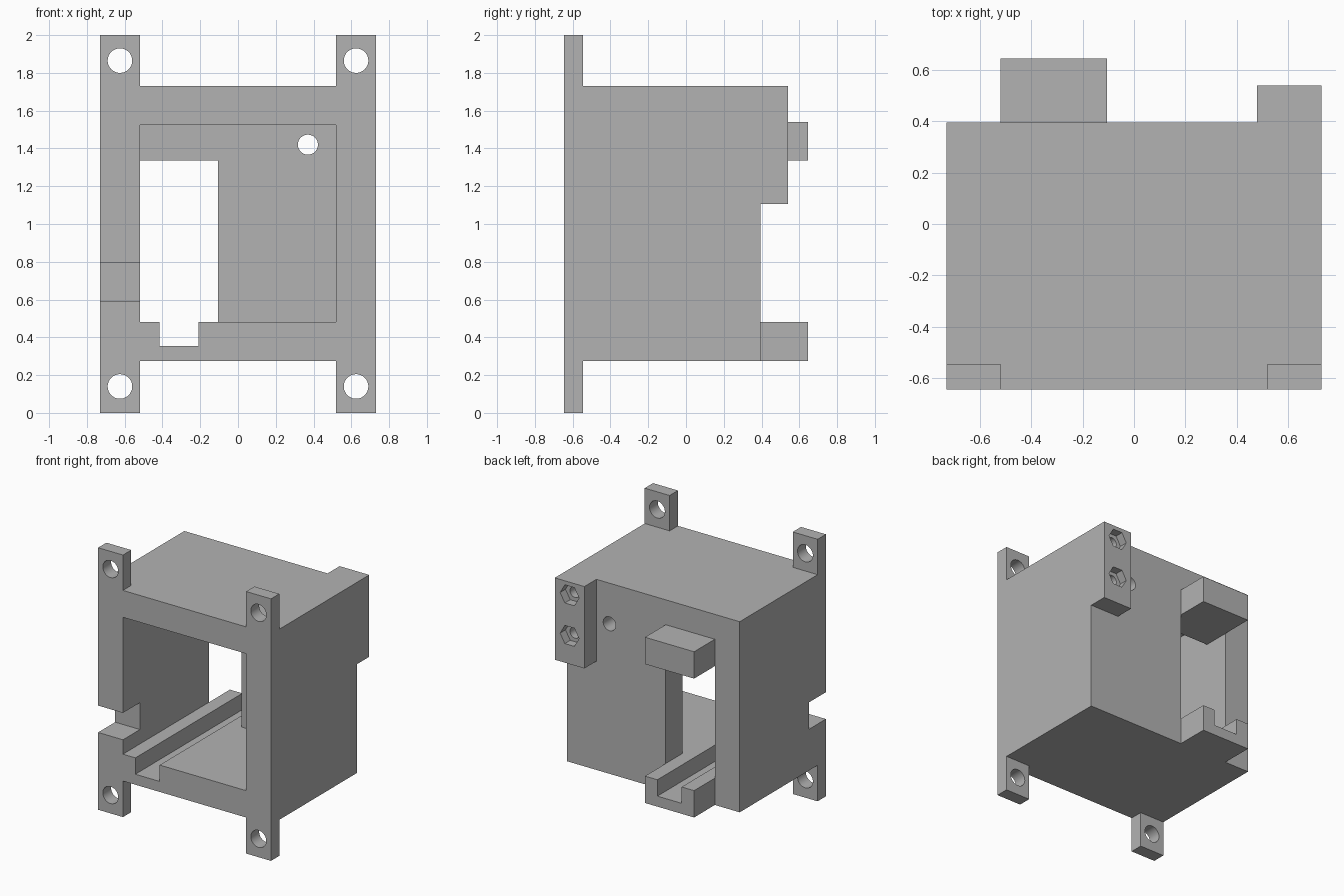
import bpy, bmesh, math
from mathutils import Matrix

cube = bpy.data.objects.get("Cube")
if cube:
    bpy.data.objects.remove(cube, do_unlink=True)

grey = bpy.data.materials.new("plain grey")
grey.use_nodes = True
grey.diffuse_color = (0.45, 0.45, 0.45, 1)
grey.node_tree.nodes["Principled BSDF"].inputs["Base Color"].default_value = (0.45, 0.45, 0.45, 1)


def make(name, bm):
    mesh = bpy.data.meshes.new(name)
    bm.to_mesh(mesh)
    bm.free()
    mesh.materials.append(grey)
    obj = bpy.data.objects.new(name, mesh)
    bpy.context.collection.objects.link(obj)
    return obj


def box(name, x, y, z):
    """Box spanning the given (min, max) ranges."""
    bm = bmesh.new()
    bmesh.ops.create_cube(bm, size=1)
    for v in bm.verts:
        for i, (lo, hi) in enumerate((x, y, z)):
            v.co[i] = lo if v.co[i] < 0 else hi
    return make(name, bm)


def prism(name, x, z, y, radius, sides=48):
    """Round or polygonal bar running along y."""
    bm = bmesh.new()
    place = Matrix.Translation((x, sum(y) / 2, z)) @ Matrix.Rotation(math.pi / 2, 4, 'X')
    spin = Matrix.Rotation(math.pi / 2, 4, 'Z')
    bmesh.ops.create_cone(bm, cap_ends=True, segments=sides, radius1=radius,
                          radius2=radius, depth=y[1] - y[0], matrix=place @ spin)
    return make(name, bm)


def combine(target, tool, operation):
    mod = target.modifiers.new(operation, 'BOOLEAN')
    mod.operation, mod.solver, mod.object = operation, 'EXACT', tool
    bpy.context.view_layer.objects.active = target
    bpy.ops.object.modifier_apply(modifier=mod.name)
    bpy.data.objects.remove(tool, do_unlink=True)


FRONT, BACK, REAR = -0.645, 0.395, 0.645
INNER, OUTER = 0.52, 0.73
FLOOR = 0.48

# Main block
housing = box("housing", (-OUTER, OUTER), (FRONT, BACK), (0.275, 1.73))

# Mounting ears, rear shelves and nut block
added = [box("ear", sorted((s * INNER, s * OUTER)), (FRONT, -0.545), z)
         for s in (-1, 1) for z in ((0, 0.4), (1.6, 2))]
added += [
    box("lower_shelf", (-INNER, -0.105), (0.3, REAR), (0.275, FLOOR)),
    box("upper_shelf", (-INNER, -0.105), (0.3, REAR), (1.335, 1.54)),
    box("nut_block", (0.48, OUTER), (0.3, 0.54), (1.105, 1.73)),
]
for part in added:
    combine(housing, part, 'UNION')

# Cavity, rear window, floor groove and side notch
cuts = [
    box("cavity", (-INNER, INNER), (-0.8, 0.19), (FLOOR, 1.525)),
    box("window", (-INNER, -0.105), (0, 0.8), (FLOOR, 1.335)),
    box("groove", (-0.415, -0.21), (-0.8, 0.8), (0.355, 0.6)),
    box("side_notch", (-0.9, -0.45), (-0.8, -0.44), (0.59, 0.795)),
    prism("cable_hole", 0.37, 1.42, (0, 0.8), 0.053),
]
# Screw holes in the ears
cuts += [prism("screw_hole", x, z, (-0.8, -0.4), 0.065)
         for x in (-0.625, 0.625) for z in (0.14, 1.865)]
# Hexagonal nut pockets with bolt holes
for z in (1.63, 1.32):
    cuts.append(prism("nut_pocket", 0.605, z, (0.475, 0.7), 0.08, 6))
    cuts.append(prism("bolt_hole", 0.605, z, (0.2, 0.7), 0.042, 32))
for cutter in cuts:
    combine(housing, cutter, 'DIFFERENCE')

# Merge coplanar faces left by the cuts
bm = bmesh.new()
bm.from_mesh(housing.data)
bmesh.ops.remove_doubles(bm, verts=bm.verts, dist=0.0001)
bmesh.ops.dissolve_limit(bm, angle_limit=math.radians(1), verts=bm.verts, edges=bm.edges)
bm.to_mesh(housing.data)
bm.free()

bpy.ops.object.select_all(action='DESELECT')
housing.select_set(True)
bpy.context.view_layer.objects.active = housing
bpy.ops.object.shade_smooth_by_angle(angle=math.radians(30))
